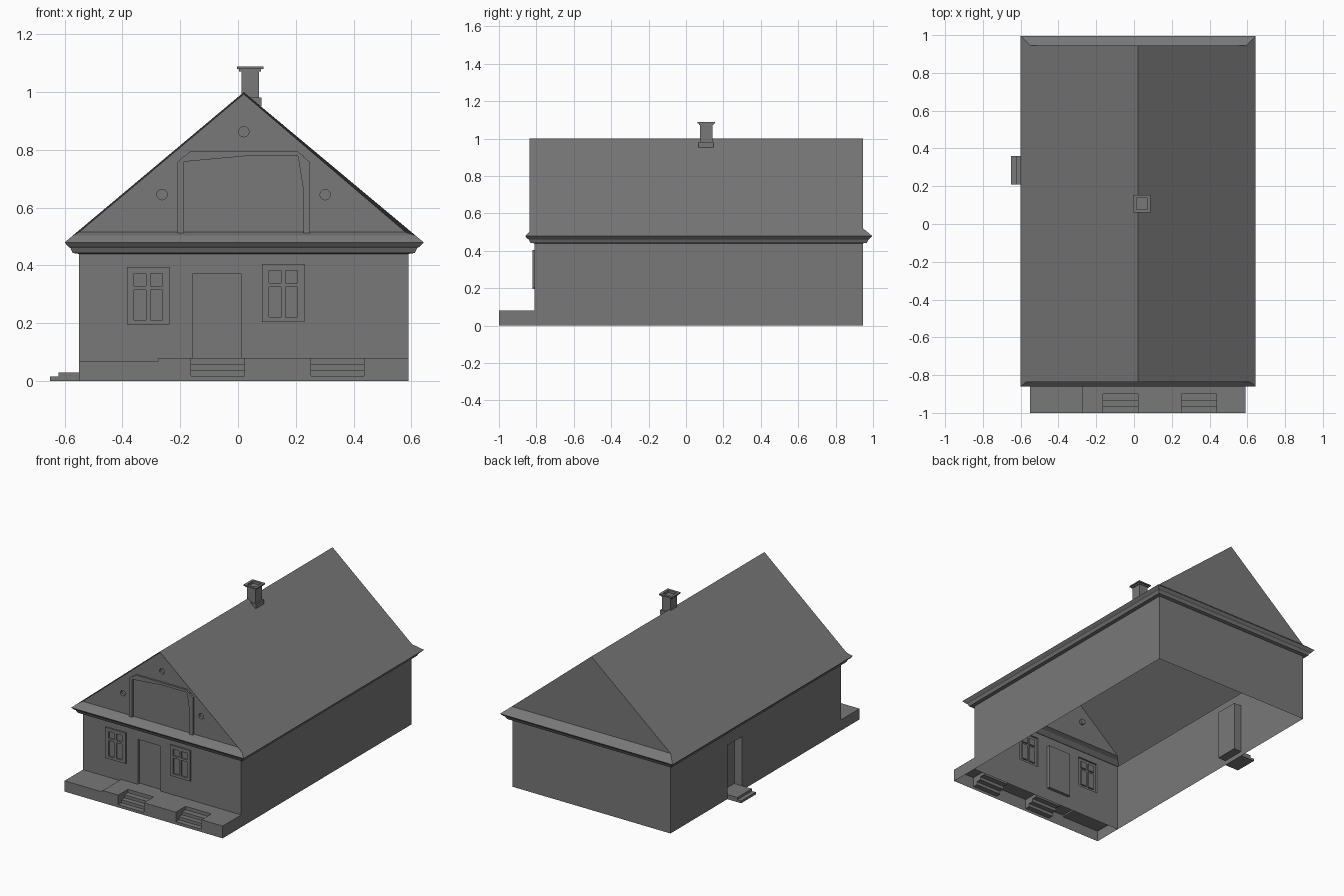
import bpy, bmesh, math
from mathutils import Vector

if "Cube" in bpy.data.objects:
    bpy.data.objects.remove(bpy.data.objects["Cube"])

X0, X1, Y0, Y1 = -0.55, 0.59, -0.81, 0.945      # wall footprint
WALL_TOP, EAVE, RIDGE, MID = 0.44, 0.48, 1.0, 0.02

GREY = bpy.data.materials.new("dark_grey")
GREY.diffuse_color = (0.188, 0.188, 0.188, 1)
GREY.use_nodes = True
GREY.node_tree.nodes["Principled BSDF"].inputs["Base Color"].default_value = GREY.diffuse_color


def finish(bm, name, out=None):
    bmesh.ops.remove_doubles(bm, verts=bm.verts, dist=1e-5)
    bmesh.ops.recalc_face_normals(bm, faces=bm.faces)
    if out is not None:                           # open shells: face the main surface outwards
        big = max(bm.faces, key=lambda f: f.calc_area())
        if big.normal.dot(Vector(out)) < 0:
            bmesh.ops.reverse_faces(bm, faces=bm.faces)
    me = bpy.data.meshes.new(name)
    bm.to_mesh(me)
    bm.free()
    me.materials.append(GREY)
    bpy.context.collection.objects.link(bpy.data.objects.new(name, me))


def poly(bm, pts):
    return bm.faces.new([bm.verts.new(p) for p in pts])


def loft(bm, rings):
    for a, b in zip(rings, rings[1:]):
        for k in range(len(a)):
            poly(bm, [a[k - 1], a[k], b[k], b[k - 1]])


def box(name, x0, x1, y0, y1, z0, z1):
    bm = bmesh.new()
    bmesh.ops.create_cube(bm, size=1)
    for v in bm.verts:
        v.co = Vector(((x0 + x1) / 2 + v.co.x * (x1 - x0),
                       (y0 + y1) / 2 + v.co.y * (y1 - y0),
                       (z0 + z1) / 2 + v.co.z * (z1 - z0)))
    finish(bm, name)


def relief(name, area, rects, pos, out, base=0.0, skirt=False):
    """Stepped panel: rects (u0,u1,v0,v1,depth) raise or sink parts of a flat area."""
    us = sorted(set(area[:2]) | {u for r in rects for u in r[:2]})
    vs = sorted(set(area[2:]) | {v for r in rects for v in r[2:4]})

    def depth(i, j):
        if not (0 <= i < len(us) - 1 and 0 <= j < len(vs) - 1):
            return 0.0 if skirt else None
        u, v = (us[i] + us[i + 1]) / 2, (vs[j] + vs[j + 1]) / 2
        d = base
        for a, b, c, e, h in rects:
            if a < u < b and c < v < e:
                d = h
        return d

    bm = bmesh.new()
    for i in range(-1, len(us) - 1):
        for j in range(-1, len(vs) - 1):
            d = depth(i, j)
            if i >= 0 and j >= 0:
                a, b, c, e = us[i], us[i + 1], vs[j], vs[j + 1]
                poly(bm, [pos(a, c, d), pos(b, c, d), pos(b, e, d), pos(a, e, d)])
            # step walls towards the next cell in u and in v
            n, u = depth(i + 1, j), us[i + 1]
            if None not in (d, n) and d != n and j >= 0:
                poly(bm, [pos(u, vs[j], d), pos(u, vs[j + 1], d), pos(u, vs[j + 1], n), pos(u, vs[j], n)])
            n, v = depth(i, j + 1), vs[j + 1]
            if None not in (d, n) and d != n and i >= 0:
                poly(bm, [pos(us[i], v, d), pos(us[i + 1], v, d), pos(us[i + 1], v, n), pos(us[i], v, n)])
    bmesh.ops.remove_doubles(bm, verts=bm.verts, dist=1e-5)
    bmesh.ops.recalc_face_normals(bm, faces=bm.faces)
    bmesh.ops.dissolve_limit(bm, angle_limit=0.01, verts=bm.verts, edges=bm.edges)
    finish(bm, name, out)


# front wall: two framed four-pane windows and a recessed door
def window(x, z):
    rects = [(x, x + 0.147, z, z + 0.2, 0.01)]
    for dx in (0.024, 0.081):
        rects.append((x + dx, x + dx + 0.042, z + 0.017, z + 0.12, 0.0))
        rects.append((x + dx, x + dx + 0.042, z + 0.134, z + 0.178, 0.0))
    return rects


relief("front_wall", (X0, X1, 0, WALL_TOP),
       window(-0.384, 0.195) + window(0.083, 0.205) + [(-0.155, 0.01, 0.08, 0.373, -0.02)],
       lambda u, v, d: (u, Y0 - d, v), (0, -1, 0))

# side and back walls, with the side doorway
relief("left_wall", (Y0, Y1, 0, WALL_TOP), [(0.21, 0.36, 0.03, 0.35, -0.055)],
       lambda u, v, d: (X0 - d, u, v), (-1, 0, 0))
relief("right_wall", (Y0, Y1, 0, WALL_TOP), [], lambda u, v, d: (X1 + d, u, v), (1, 0, 0))
relief("back_wall", (X0, X1, 0, WALL_TOP), [], lambda u, v, d: (u, Y1 + d, v), (0, 1, 0))

# porch with two sunken flights of steps
steps = [(X0, -0.275, -1, Y0, 0.07)]
for x in (-0.163, 0.252):
    for k, (ya, yb) in enumerate(((-1, -0.967), (-0.967, -0.935), (-0.935, -0.9))):
        steps.append((x, x + 0.185, ya, yb, 0.018 + 0.02 * k))
relief("porch", (X0, X1, -1, Y0), steps, lambda u, v, d: (u, v, d), (0, 0, 1), 0.08, True)

# side doorsteps
box("side_step_lower", -0.65, X0, 0.21, 0.36, 0, 0.015)
box("side_step_upper", -0.622, X0, 0.21, 0.36, 0.015, 0.03)

# cornice: flared rings around the wall top
L, R, F, B = X0 - 0.05, X1 + 0.053, Y0 - 0.05, Y1 + 0.05
bm = bmesh.new()
rings = []
for o, z in ((0, 0.44), (0.022, 0.443), (0.03, 0.46), (0.038, 0.465)):
    rings.append([(X0 - o, Y0 - o, z), (X1 + o, Y0 - o, z), (X1 + o, Y1 + o, z), (X0 - o, Y1 + o, z)])
rings.append([(L, F, EAVE), (R, F, EAVE), (R, B, EAVE), (L, B, EAVE)])
loft(bm, rings)
finish(bm, "cornice", None)

# roof slopes, end ledges and the flush back gable
YF, TF, TB = -0.836, 0.045, 0.08


def on_roof(side, t, y):                          # t = 0 at the eave, 1 at the ridge
    e = L if side < 0 else R
    return (e + (MID - e) * t, y, EAVE + (RIDGE - EAVE) * t)


bm = bmesh.new()
for s in (-1, 1):
    poly(bm, [on_roof(s, 0, F), on_roof(s, TF, YF), on_roof(s, 1, YF),
              on_roof(s, 1, Y1), on_roof(s, TB, Y1), on_roof(s, 0, B)])
for t, y, e in ((TF, YF, F), (TB, Y1, B)):
    poly(bm, [on_roof(-1, 0, e), on_roof(1, 0, e), on_roof(1, t, y), on_roof(-1, t, y)])
poly(bm, [on_roof(-1, TB, Y1), on_roof(1, TB, Y1), on_roof(1, 1, Y1)])
finish(bm, "roof", (0, 0, 1))

# front gable set back inside the roof edge, with three round vents
outer = [on_roof(-1, TF, YF), on_roof(1, TF, YF), on_roof(1, 1, YF)]
inner = [(-0.55, Y0, 0.515), (0.58, Y0, 0.515), (MID, Y0, 0.993)]
bm = bmesh.new()
loft(bm, [outer, inner])
finish(bm, "gable_verge", (0, -1, 0.3))

bm = bmesh.new()
loops = [inner]
for cx, cz in ((-0.263, 0.645), (0.302, 0.645), (MID, 0.863)):
    loops.append([(cx + 0.018 * math.cos(a * math.tau / 16), Y0,
                   cz + 0.018 * math.sin(a * math.tau / 16)) for a in range(16)])
edges = []
for lp in loops:
    vs = [bm.verts.new(p) for p in lp]
    edges += [bm.edges.new((vs[k - 1], vs[k])) for k in range(len(vs))]
bmesh.ops.triangle_fill(bm, use_beauty=True, edges=edges, normal=(0, -1, 0))
for lp in loops[1:]:
    back = [(x, y + 0.015, z) for x, y, z in lp]
    loft(bm, [lp, back])
    poly(bm, back)
finish(bm, "front_gable", (0, -1, 0))

# raised gable frame: posts and chamfered lintel as one outline
outline = [(-0.21, 0.512), (-0.21, 0.757), (-0.165, 0.795), (0.205, 0.795), (0.25, 0.757), (0.25, 0.512),
           (0.227, 0.512), (0.227, 0.779), (-0.187, 0.779), (-0.187, 0.512)]
bm = bmesh.new()
face = poly(bm, [(x, Y0 - 0.012, z) for x, z in outline])
for v in bmesh.ops.extrude_face_region(bm, geom=[face])["geom"]:
    if isinstance(v, bmesh.types.BMVert):
        v.co.y = Y0 + 0.002
finish(bm, "gable_frame")

# chimney: base collar, shaft and hollow two-step cap
box("chimney_collar", 0.012, 0.082, 0.068, 0.148, 0.952, 0.982)
box("chimney_shaft", 0.012, 0.073, 0.075, 0.141, 0.95, 1.072)
bm = bmesh.new()
rings = []
for r, z in ((0.03, 1.072), (0.038, 1.072), (0.038, 1.08), (0.046, 1.08),
             (0.046, 1.088), (0.03, 1.088), (0.03, 1.072)):
    rings.append([(0.042 + sx * r, 0.108 + sy * r, z) for sx, sy in ((-1, -1), (1, -1), (1, 1), (-1, 1))])
loft(bm, rings)
finish(bm, "chimney_cap")
